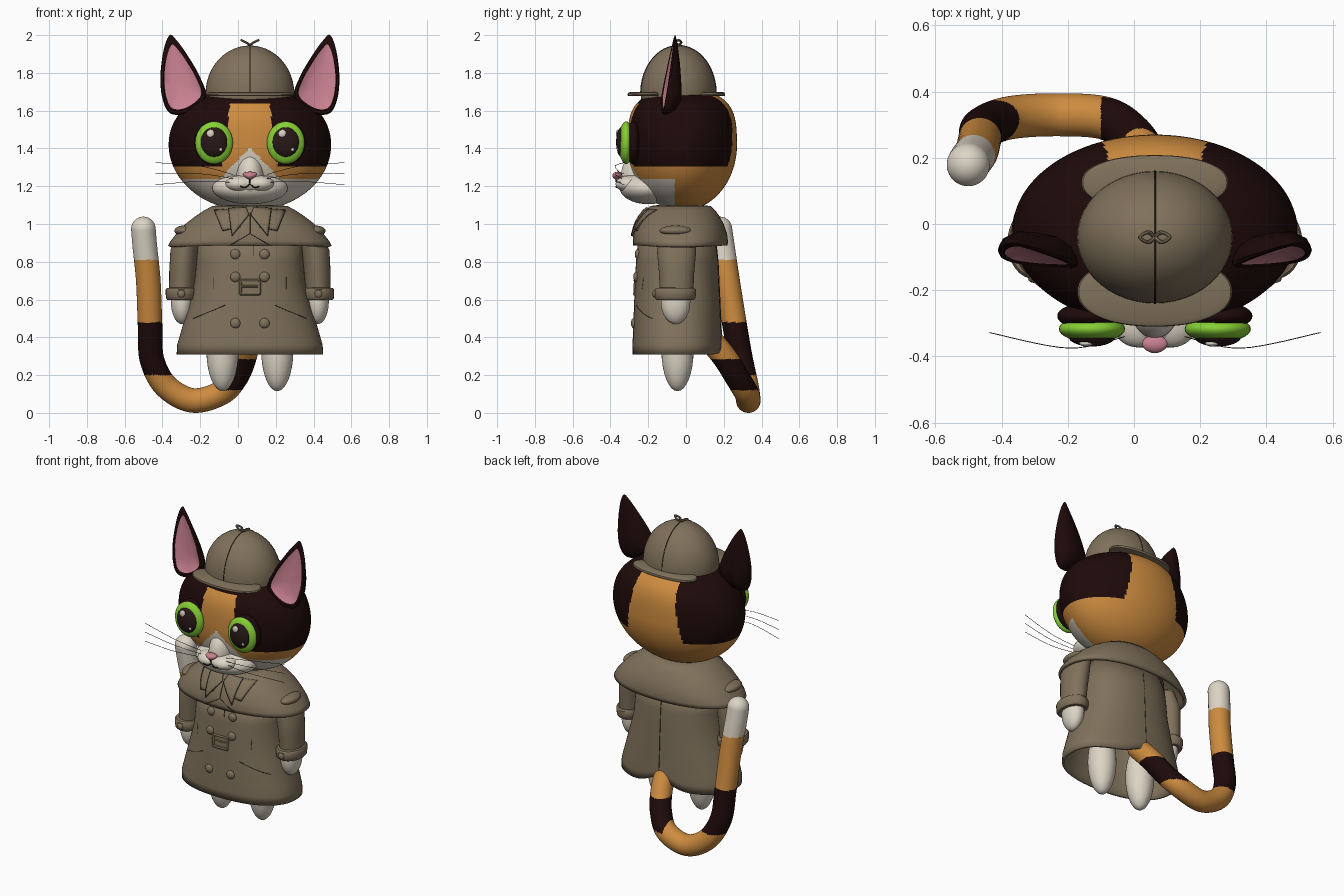
import bpy, bmesh, math
from mathutils import Vector
from mathutils.bvhtree import BVHTree

if "Cube" in bpy.data.objects:
    bpy.data.objects.remove(bpy.data.objects["Cube"])

CX = 0.063  # body centre line; the tail sits off to one side
SIDES = ((-1, "right"), (1, "left"))
made = []


def material(name, *rgb):
    m = bpy.data.materials.new(name)
    m.use_nodes = True
    m.diffuse_color = (*rgb, 1)
    m.node_tree.nodes["Principled BSDF"].inputs["Base Color"].default_value = (*rgb, 1)
    return m


COAT = material("coat tan", .215, .165, .105)
FUR = material("dark fur", .013, .003, .003)
ORANGE = material("orange fur", .61, .26, .05)
WHITE = material("white fur", .72, .66, .56)
PINK = material("pink skin", .58, .22, .28)
GREEN = material("green iris", .24, .62, .035)
PUPIL = material("pupil brown", .022, .009, .009)
SEAM = material("seam brown", .04, .03, .02)


def finish(name, bm, mats, rule=None):
    bmesh.ops.recalc_face_normals(bm, faces=bm.faces)
    me = bpy.data.meshes.new(name)
    bm.to_mesh(me)
    bm.free()
    for m in mats:
        me.materials.append(m)
    if rule:
        for p in me.polygons:
            p.material_index = mats.index(rule(p.center))
    ob = bpy.data.objects.new(name, me)
    bpy.context.collection.objects.link(ob)
    made.append(ob)
    return ob


def skin(name, rings, mats, rule=None, caps=True):
    """Bridge rings of points into a closed skin."""
    bm = bmesh.new()
    rows = [[bm.verts.new(p) for p in r] for r in rings]
    n = len(rows[0])
    for a, b in zip(rows, rows[1:]):
        for i in range(n):
            bm.faces.new((a[i], a[(i + 1) % n], b[(i + 1) % n], b[i]))
    if caps:
        bm.faces.new(rows[0])
        bm.faces.new(rows[-1])
    return finish(name, bm, mats, rule)


def ball(name, loc, size, mats, rule=None, seg=32, warp=None):
    bm = bmesh.new()
    bmesh.ops.create_uvsphere(bm, u_segments=seg, v_segments=seg // 2, radius=1)
    for v in bm.verts:
        if warp:
            v.co = warp(v.co)
        v.co = Vector([c * s + o for c, s, o in zip(v.co, size, loc)])
    return finish(name, bm, mats, rule)


def spline(pts, steps=8, closed=False):
    pts = [Vector(p) for p in pts]
    n = len(pts)
    get = (lambda i: pts[i % n]) if closed else (lambda i: pts[max(0, min(n - 1, i))])
    out = []
    for i in range(n if closed else n - 1):
        a, b, c, d = (get(i + k) for k in (-1, 0, 1, 2))
        for k in range(steps):
            t = k / steps
            out.append(b + (c - a) * t / 2 + (2 * a - 5 * b + 4 * c - d) * t * t / 2
                       + (3 * b - a - 3 * c + d) * t ** 3 / 2)
    return out if closed else out + [pts[-1]]


def tube(name, path, radius, mats, rule=None, sides=8, round_end=False):
    rings, frame, last = [], None, None
    for i, p in enumerate(path):
        d = (path[min(i + 1, len(path) - 1)] - path[max(i - 1, 0)]).normalized()
        frame = last.rotation_difference(d) @ frame if last else d.orthogonal().normalized()
        last, side, r = d, d.cross(frame), radius
        if round_end:
            gap = min((path[-1] - p).length / radius, 1)
            r = radius * max(.08, math.sqrt(1 - (1 - gap) ** 2))
        rings.append([p + (frame * math.cos(a) + side * math.sin(a)) * r
                      for a in (math.tau * k / sides for k in range(sides))])
    return skin(name, rings, mats, rule)


def oval(x, y, z, rx, ry, power=2.0, n=64):
    def f(c):
        return math.copysign(abs(c) ** (2 / power), c)
    angles = [math.tau * k / n for k in range(n)]
    return [Vector((x + rx * f(math.cos(a)), y + ry * f(math.sin(a)), z)) for a in angles]


def thicken(ob, t):
    mod = ob.modifiers.new("thickness", "SOLIDIFY")
    mod.thickness, mod.offset = t, -1


def surface(ob):
    """Return a probe that finds the front (or back) of an object at offset u, height z."""
    bpy.context.view_layer.update()
    tree = BVHTree.FromObject(ob, bpy.context.evaluated_depsgraph_get())

    def probe(u, z, lift=0, side=-1):
        hit = tree.ray_cast(Vector((CX + u, 3 * side, z)), Vector((0, -side, 0)))[0]
        return (hit or Vector((CX + u, .2 * side, z))) + Vector((0, lift * side, 0))
    return probe


def line(name, probe, pts, mat=SEAM, r=.0022, side=-1):
    path = [probe(*Vector(a).lerp(Vector(b), k / 8), 0, side)
            for a, b in zip(pts, pts[1:]) for k in range(9 if b == pts[-1] else 8)]
    return tube(name, path, r, [mat], sides=6)


# Head with calico patches, flatter and fuller on top
def head_colour(c):
    u, y, z = abs(c.x - CX), c.y, c.z
    if y < -.06 and (z < 1.24 or (u < .15 and z < 1.405 - 1.05 * u)):
        return WHITE
    if z < 1.305:
        return ORANGE
    if y < 0 and z < 1.635 and u < .105 + (1.635 - z) * .13:
        return ORANGE
    if y > 0 and z < 1.68 and u < .13 + (1.70 - z) * .17:
        return ORANGE
    return FUR


def head_shape(c):
    k = max(c.z, 0)
    return Vector((c.x * (1 + .12 * k * k), c.y * (1 + .4 * k * k), c.z * (.857 if k else 1)))


ball("head", (CX, -.02, 1.42), (.43, .29, .35), [FUR, ORANGE, WHITE], head_colour, 240, head_shape)

# Eyes: shallow discs on dark lids
for s, side in SIDES:
    x = CX + s * .19
    ball(side + "_eyelid", (x + s * .005, -.278, 1.43), (.1, .042, .115), [FUR])
    ball(side + "_iris", (x, -.317, 1.43), (.1, .04, .113), [GREEN])
    ball(side + "_pupil", (x, -.34, 1.433), (.071, .03, .08), [PUPIL])
    ball(side + "_eye_glint", (x - .018, -.361, 1.478), (.021, .009, .022), [WHITE], seg=16)
    ball(side + "_small_glint", (x + .035, -.36, 1.395), (.009, .006, .01), [WHITE], seg=12)

# Ears: cupped shells with a pink inner face, leaning back
ear_outline = spline([(.425, 0, 2), (.457, 0, 1.92), (.474, 0, 1.78), (.462, 0, 1.66),
                      (.42, 0, 1.585), (.33, 0, 1.59), (.235, 0, 1.67), (.265, 0, 1.78),
                      (.335, 0, 1.9), (.39, 0, 1.975)], 6, True)
ear_mid = Vector((.365, 0, 1.73))
ear_rings = [(.03, .085), (.5, .078), (.85, .05), (.96, .02), (1, 0), (.96, -.012),
             (.86, -.014), (.81, -.006), (.4, .006), (.03, .01)]
for s, side in SIDES:
    rings = []
    for scale, depth in ear_rings:
        ring = []
        for p in ear_outline:
            q = ear_mid.lerp(p, scale)
            thick = min(1, .25 + (2 - q.z) * 2.2)
            y = -.06 - (2 - q.z) * .12 + depth * thick + (q.x - .40) * .12
            ring.append(Vector((CX + s * q.x, y, q.z)))
        rings.append(ring)
    ear = skin(side + "_ear", rings, [FUR, PINK])
    inner = 7 * len(ear_outline)
    for p in ear.data.polygons:
        if inner <= p.index < inner + 2 * len(ear_outline) or p.index == len(ear.data.polygons) - 1:
            p.material_index = 1

# Muzzle, nose, mouth and whiskers
ball("lower_face", (CX, -.2, 1.19), (.2, .15, .085), [WHITE], seg=48)
ball("muzzle_core", (CX, -.27, 1.212), (.115, .096, .058), [WHITE], seg=48)
for s, side in SIDES:
    ball(side + "_muzzle", (CX + s * .05, -.295, 1.212), (.08, .078, .045), [WHITE])
ball("chin", (CX, -.285, 1.182), (.075, .065, .035), [WHITE])
ball("nose_bridge", (CX, -.245, 1.25), (.075, .1, .13), [WHITE], seg=48)
ball("nose", (CX, -.362, 1.256), (.035, .028, .021), [PINK], seg=24,
     warp=lambda c: Vector((c.x * (1 + .5 * c.z), c.y, c.z)))
tube("mouth_stem", spline([(CX, -.372, 1.24), (CX, -.364, 1.21)]), .0035, [PUPIL])
for s, side in SIDES:
    tube(side + "_mouth", spline([(CX + s * u, y, z) for u, y, z in
         ((0, -.364, 1.212), (.025, -.368, 1.193), (.05, -.37, 1.2))]), .0035, [PUPIL])
    for k, (z0, z1) in enumerate(((1.262, 1.325), (1.24, 1.267), (1.22, 1.208))):
        tube("%s_whisker_%d" % (side, k + 1), spline([(CX + s * u, y, z) for u, y, z in
             ((.09, -.34, z0), (.26, -.375, (z0 + z1) / 2 + .012), (.5, -.328, z1))]),
             .0014, [SEAM], sides=5)

# Cap with separate front and back visors, seam and bow
ball("cap_dome", (CX, -.04, 1.69), (.235, .2, .255), [COAT], seg=48)
for name, y, rx, ry in (("front_visor", -.205, .234, .105), ("back_visor", .125, .222, .083)):
    skin(name, [oval(CX, y, z, rx * k, ry * k, 2.2) for z, k in
         ((1.677, .92), (1.679, .98), (1.686, 1), (1.693, .98), (1.7, .85))], [COAT])
tube("cap_seam", [Vector((CX, -.04 + .2 * math.cos(a), 1.69 + .255 * math.sin(a)))
     for a in (math.pi * k / 32 for k in range(33))], .0028, [SEAM])
for s, side in SIDES:
    tube(side + "_bow_loop", spline([(CX + s * u, -.04 + y, 1.947 + z) for u, y, z in
         ((0, 0, 0), (.02, .015, .014), (.045, 0, .026), (.02, -.015, .014), (0, 0, 0))]),
         .006, [COAT])

# Coat: flared open skirt, arched at the back for the tail
coat_rings = []
for z, rx, ry in ((.31, .388, .237), (.36, .385, .236), (.42, .368, .234), (.5, .345, .231),
                  (.6, .316, .227), (.7, .292, .222), (.8, .283, .218), (.95, .27, .2)):
    ring = oval(CX, -.047, z, rx, ry, 2.3)
    for p in ring:
        if p.y > 0 and z < .5:
            p.z += .06 * math.exp(-((p.x - CX) / .11) ** 2) * (.5 - z) / .19
    coat_rings.append(ring)
coat = skin("coat_body", coat_rings, [COAT], caps=False)
thicken(coat, .015)
cape = skin("shoulder_cape", [oval(CX, -.03, z, rx, ry, 2.2) for z, rx, ry in
            ((.885, .433, .25), (.91, .42, .252), (.95, .388, .247), (1, .342, .23),
             (1.04, .29, .208), (1.07, .245, .187), (1.095, .2, .16), (1.105, .1, .08))],
            [COAT], caps=False)
thicken(cape, .02)
on_coat, on_cape = surface(coat), surface(cape)


# Collar flaps and cape opening
def flap(name, s, corners, lift):
    a, b, c, d = (Vector(p) for p in corners)
    bm = bmesh.new()
    n = 6
    grid = []
    for i in range(n + 1):
        l, r = a.lerp(b, i / n), d.lerp(c, i / n)
        row = [l.lerp(r, j / n) for j in range(n + 1)]
        grid.append([bm.verts.new(on_cape(s * p.x, p.y, lift)) for p in row])
    for i in range(n):
        for j in range(n):
            bm.faces.new((grid[i][j], grid[i + 1][j], grid[i + 1][j + 1], grid[i][j + 1]))
    thicken(finish(name, bm, [COAT]), .008)
    line(name + "_edge", lambda u, z, *_: on_cape(u, z, lift),
         [(s * p[0], p[1]) for p in corners[:3]], r=.0015)


for s, side in SIDES:
    flap(side + "_lapel", s, ((.19, 1.075), (.145, .965), (.05, .985), (.06, 1.085)), .008)
    flap(side + "_collar", s, ((.115, 1.085), (.095, .937), (.005, 1.05), (.02, 1.09)), .016)
    line(side + "_cape_opening", on_cape, [(0, .95), (s * .1, .89)])
    ball(side + "_shoulder_tab", (CX + s * .35, -.055, .964), (.05, .085, .028), [COAT])
line("neck_seam", on_cape, [(0, 1.06), (0, .95)])

# Buttons, belt buckle, pockets and seams
for s, side in SIDES:
    for k, z in enumerate((.84, .72, .475)):
        ball("%s_button_%d" % (side, k + 1), on_coat(s * .077, z), (.027, .016, .027), [COAT], seg=20)
    line(side + "_pocket", on_coat, [(s * .13, .57), (s * .3, .5)])
    line(side + "_belt_loop", on_coat, [(s * .193, .72), (s * .193, .655)], r=.0015)
line("front_seam", on_coat, [(.02, .89), (.02, .83)])
line("buckle", on_coat, [(-.05, .7), (.05, .7), (.05, .63), (-.05, .63), (-.05, .7)], COAT, .009)
line("buckle_pin", on_coat, [(-.05, .67), (.05, .67)], COAT, .006)
line("back_seam", on_coat, [(0, .9), (0, .39)], side=1)

# Arms and legs
for s, side in SIDES:
    skin(side + "_sleeve", [oval(CX + s * u, -.05, z, rx, ry, n=32) for z, u, rx, ry in
         ((.63, .362, .066, .088), (.75, .357, .07, .094), (.86, .348, .073, .104),
          (.95, .32, .06, .09))], [COAT])
    skin(side + "_cuff", [oval(CX + s * .363, -.057, z, r, r * 1.32, n=32) for z, r in
         ((.598, .06), (.598, .074), (.607, .081), (.63, .083), (.652, .083), (.661, .077),
          (.663, .06))], [COAT])
    ball(side + "_cuff_button", (CX + s * .363, -.166, .63), (.02, .012, .02), [COAT], seg=16)
    ball(side + "_hand", (CX + s * .36, -.055, .59), (.058, .078, .12), [WHITE])
    ball(side + "_leg", (CX + s * .145, -.045, .33), (.085, .085, .215), [WHITE])


# Striped tail
def tail_colour(c):
    if c.x > -.3:
        return FUR if .12 < c.z < .285 and c.x > -.1 else ORANGE
    return ORANGE if c.z < .2 or .48 < c.z < .81 else FUR if c.z < .5 else WHITE


tube("tail", spline([(.06, .1, .42), (.035, .2, .3), (-.01, .27, .19), (-.09, .32, .105),
     (-.24, .33, .066), (-.38, .32, .14), (-.455, .29, .28), (-.465, .26, .45),
     (-.475, .22, .7), (-.495, .19, .9), (-.505, .17, 1.038)], 30), .065,
     [ORANGE, FUR, WHITE], tail_colour, 48, True)

# Smooth shading with sharp creases kept
bpy.ops.object.select_all(action="DESELECT")
for ob in made:
    ob.select_set(True)
bpy.context.view_layer.objects.active = made[0]
bpy.ops.object.shade_smooth_by_angle(angle=math.radians(40))
